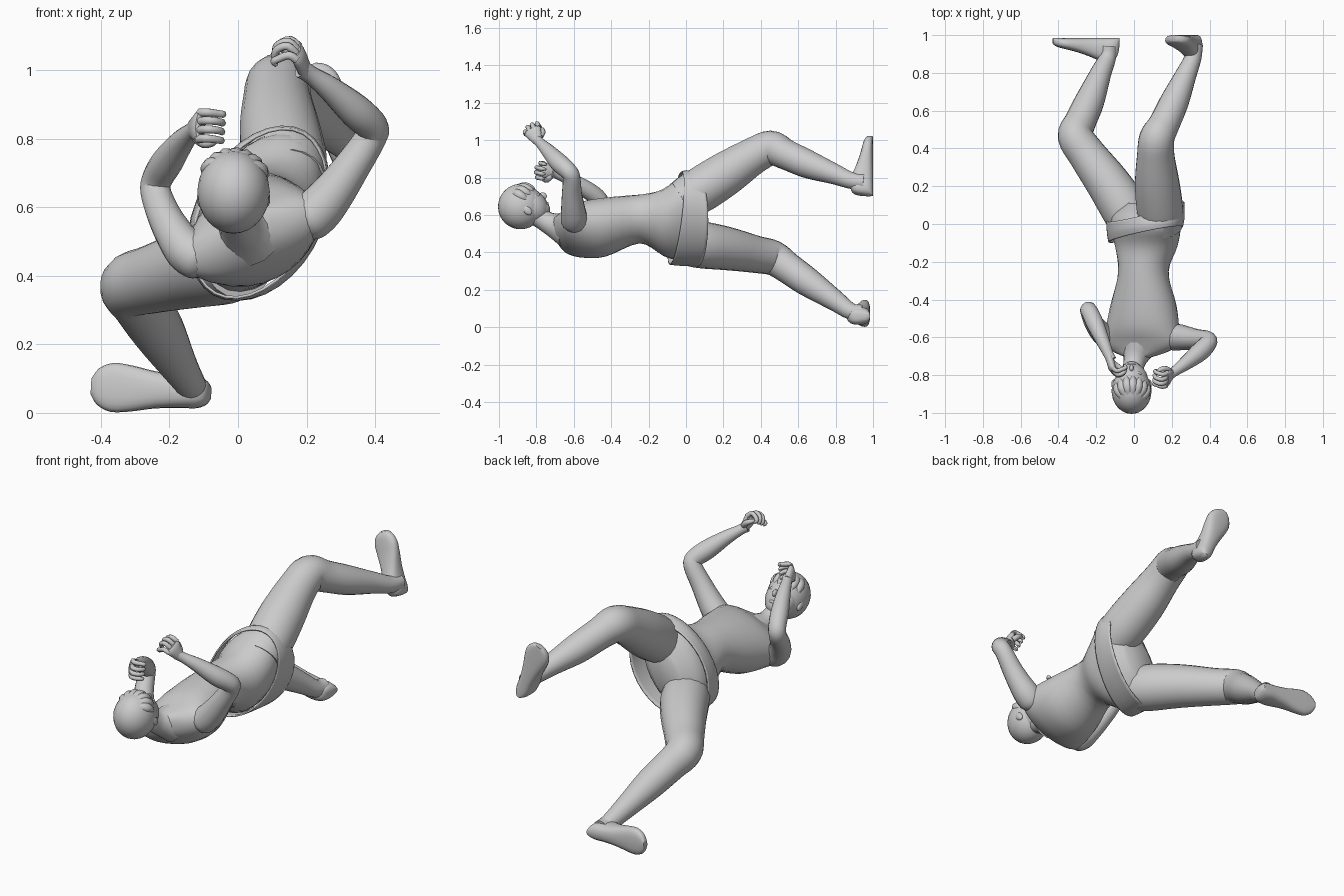
import bpy, bmesh, math
from mathutils import Vector as V, Matrix

if "Cube" in bpy.data.objects:
    bpy.data.objects.remove(bpy.data.objects["Cube"])


def finish(name, bm, angle=50):
    bmesh.ops.recalc_face_normals(bm, faces=bm.faces)
    me = bpy.data.meshes.new(name)
    bm.to_mesh(me)
    bm.free()
    ob = bpy.data.objects.new(name, me)
    bpy.context.collection.objects.link(ob)
    bpy.ops.object.select_all(action='DESELECT')
    ob.select_set(True)
    bpy.context.view_layer.objects.active = ob
    bpy.ops.object.shade_smooth_by_angle(angle=math.radians(angle))
    return ob


def spline(rows, n):
    """Catmull-Rom through rows of numbers."""
    out = []
    for i in range(len(rows) - 1):
        p = [rows[max(0, min(len(rows) - 1, i + k))] for k in (-1, 0, 1, 2)]
        for s in range(n):
            t = s / n
            out.append([0.5 * (2 * b + (c - a) * t + (2 * a - 5 * b + 4 * c - d) * t * t
                               + (3 * b - a - 3 * c + d) * t ** 3) for a, b, c, d in zip(*p)])
    out.append(list(rows[-1]))
    return out


def skin(name, rings, sides=20, caps=True, power=1.0):
    """Loft through (centre, axis a, axis b) rings."""
    bm = bmesh.new()
    loops = []
    for c, a, b in rings:
        loop = []
        for k in range(sides):
            q = 2 * math.pi * k / sides
            ca, sb = math.cos(q), math.sin(q)
            ca = math.copysign(abs(ca) ** power, ca)
            sb = math.copysign(abs(sb) ** power, sb)
            loop.append(bm.verts.new(c + a * ca + b * sb))
        loops.append(loop)
    for l0, l1 in zip(loops, loops[1:]):
        for k in range(sides):
            m = (k + 1) % sides
            bm.faces.new((l0[k], l0[m], l1[m], l1[k]))
    if caps:
        bm.faces.new(loops[0])
        bm.faces.new(loops[-1])
    return finish(name, bm)


def tube(name, pts, n=4, sides=16):
    """Round limb through (x, y, z, radius) points."""
    rows = spline(pts, n)
    cs = [V(r[:3]) for r in rows]
    up, rings = V((0.31, 0.2, 0.93)), []
    for i, r in enumerate(rows):
        t = (cs[min(i + 1, len(cs) - 1)] - cs[max(i - 1, 0)]).normalized()
        up = (up - t * up.dot(t)).normalized()
        rings.append((cs[i], up * r[3], t.cross(up) * r[3]))
    return skin(name, rings, sides)


def ball(name, mat, centre, radii):
    bm = bmesh.new()
    bmesh.ops.create_uvsphere(bm, u_segments=24, v_segments=16, radius=1)
    bm.transform(mat @ Matrix.Translation(centre) @ Matrix.Diagonal((*radii, 1)))
    return finish(name, bm)


def roll_ring(x, y, z, a, b, deg, ya=0, yb=0):
    q = math.radians(deg)
    return (V((x, y, z)), V((math.cos(q) * a, ya, math.sin(q) * a)),
            V((-math.sin(q) * b, yb, math.cos(q) * b)))


# torso, twisting from shoulders to hips: x, y, z, half width, half depth, roll
torso = [(.022, -.71, .535, .055, .05, 18), (.035, -.675, .52, .155, .075, 21),
         (.042, -.63, .515, .215, .103, 22), (.045, -.55, .522, .205, .138, 24),
         (.05, -.43, .535, .182, .15, 29), (.05, -.25, .578, .14, .124, 40),
         (.065, -.12, .56, .195, .147, 54), (.06, -.02, .583, .25, .16, 60),
         (.06, .05, .575, .235, .145, 60), (.055, .11, .56, .12, .08, 60)]
skin("torso", [roll_ring(*r) for r in spline(torso, 4)], 28)

# short flared garment around the hips
shorts = [(.062, -.055, .583, .27, .17, 61, .04, -.02),
          (.062, -.005, .583, .275, .18, 61, .03, -.03),
          (.06, .065, .572, .262, .185, 60, .02, -.05)]
sh = skin("shorts", [roll_ring(*r) for r in spline(shorts, 4)], 32, caps=False)
m = sh.modifiers.new("cloth", 'SOLIDIFY')
m.thickness = .008

# legs
tube("upper_leg_and_shin", [
    (.145, -.02, .675, .11), (.137, .08, .735, .123), (.122, .22, .825, .118),
    (.115, .36, .915, .1), (.122, .455, .957, .094), (.16, .53, .925, .082),
    (.215, .65, .872, .076), (.275, .79, .82, .056), (.312, .88, .785, .045),
    (.32, .95, .775, .045)], 4, 20)
tube("lower_leg_and_shin", [
    (.0, -.02, .45, .115), (-.05, .08, .44, .125), (-.14, .22, .42, .116),
    (-.25, .37, .39, .1), (-.31, .465, .37, .094), (-.285, .54, .32, .084),
    (-.235, .65, .242, .078), (-.175, .80, .14, .056), (-.14, .88, .085, .045),
    (-.135, .94, .075, .045)], 4, 20)

# feet: distance from heel, half width, half thickness; soles face +y
FOOT = [(0, .015, .025), (.012, .033, .05), (.04, .045, .06), (.09, .047, .062),
        (.16, .053, .048), (.23, .066, .036), (.285, .07, .029), (.325, .052, .023),
        (.345, .022, .016)]


def foot(name, heel, direction, sole_y, size):
    d = V(direction).normalized()
    w = d.cross(V((0, 1, 0)))
    rings = []
    for t, hw, ht in spline(FOOT, 3):
        c = V(heel) + d * t * size
        c.y = sole_y - ht
        rings.append((c, w * hw * size, V((0, ht, 0))))
    skin(name, rings, 20, power=.75)


foot("upper_foot", (.335, 0, .705), (-.125, 0, .305), 1.0, .97)
foot("lower_foot", (-.078, 0, .057), (-1, 0, .06), .985, 1.02)

# neck
tube("neck", [(-.012, -.86, .62, .056), (-.008, -.79, .59, .054),
              (.005, -.72, .55, .062), (.03, -.64, .525, .1)], 3)

# head: local y looks forward, local z points to the crown
f, u = V((0, .68, .733)), V((0, -.733, .68))
H = Matrix(((1, 0, 0, -.013), (0, f.y, u.y, -.878), (0, f.z, u.z, .645), (0, 0, 0, 1)))
ball("hair", H, (0, -.004, .004), (.106, .122, .121))
ball("face", H, (0, .035, -.03), (.088, .085, .108))
ball("jaw", H, (0, .052, -.083), (.056, .056, .053))
ball("nose", H, (0, .12, -.045), (.011, .018, .02))
ball("lips", H, (0, .102, -.088), (.024, .01, .009))
for s, side in ((-1, "left"), (1, "right")):
    ball(side + "_ear", H, (s * .095, .005, -.035), (.012, .02, .03))
    ball(side + "_eye", H, (s * .036, .102, -.022), (.018, .012, .01))
# fringe locks lying close over the forehead
for k in range(-3, 4):
    a = k * .36 + .08
    pts = []
    for r, z, w in ((.055, .085, .02), (.089, .058, .027), (.105, .025, .02), (.112, .002, .004)):
        p = H @ V((math.sin(a) * r * .87, math.cos(a) * r, z))
        pts.append((*p, w))
    tube("hair_lock", pts, 3, 8)

# arms
tube("raised_arm", [
    (.16, -.605, .535, .03), (.195, -.60, .56, .066), (.235, -.60, .592, .07),
    (.28, -.605, .645, .063), (.33, -.61, .715, .054),
    (.385, -.612, .80, .047), (.392, -.63, .835, .047), (.345, -.68, .88, .05),
    (.27, -.74, .945, .037), (.215, -.78, .985, .027), (.185, -.80, 1.005, .028)])
tube("bent_arm", [
    (-.08, -.61, .44, .03), (-.11, -.605, .45, .063), (-.145, -.595, .47, .065),
    (-.178, -.57, .51, .058), (-.215, -.52, .575, .05),
    (-.24, -.462, .645, .045), (-.235, -.465, .685, .045), (-.205, -.53, .735, .046),
    (-.165, -.62, .79, .036), (-.135, -.69, .82, .027), (-.12, -.72, .828, .028)])


# hands with half curled fingers
def hand(name, wrist, direction, curl):
    d = V(direction).normalized()
    c = V(curl)
    c = (c - d * c.dot(d)).normalized()
    w = d.cross(c)
    o = V(wrist)
    palm = [(-.01, .026, .02), (.02, .036, .021), (.055, .047, .02), (.072, .042, .013)]
    skin(name + "_palm", [(o + d * t, w * a, c * b) for t, a, b in spline(palm, 3)], 16)
    for k in range(4):
        base = o + w * (k - 1.5) * .026
        size = (.9, 1, 1, .82)[k]
        pts = [(.06, 0, .013), (.092 * size + .006, .016, .0125), (.096 * size, .05, .0115),
               (.075, .066, .0105), (.06, .062, .006)]
        tube(name + "_finger", [(*(base + d * t + c * h), r) for t, h, r in pts], 3, 8)
    pts = [(.01, -.025, .005, .015), (.035, -.045, .025, .015),
           (.058, -.043, .045, .012), (.072, -.03, .052, .006)]
    tube(name + "_thumb", [(*(o + d * t + w * s + c * h), r) for t, s, h, r in pts], 3, 8)


hand("raised_hand", (.195, -.795, 1.0), (-.35, -.45, .85), (-.8, .25, -.3))
hand("bent_hand", (-.13, -.71, .83), (.25, -.9, .12), (.9, .3, -.1))
